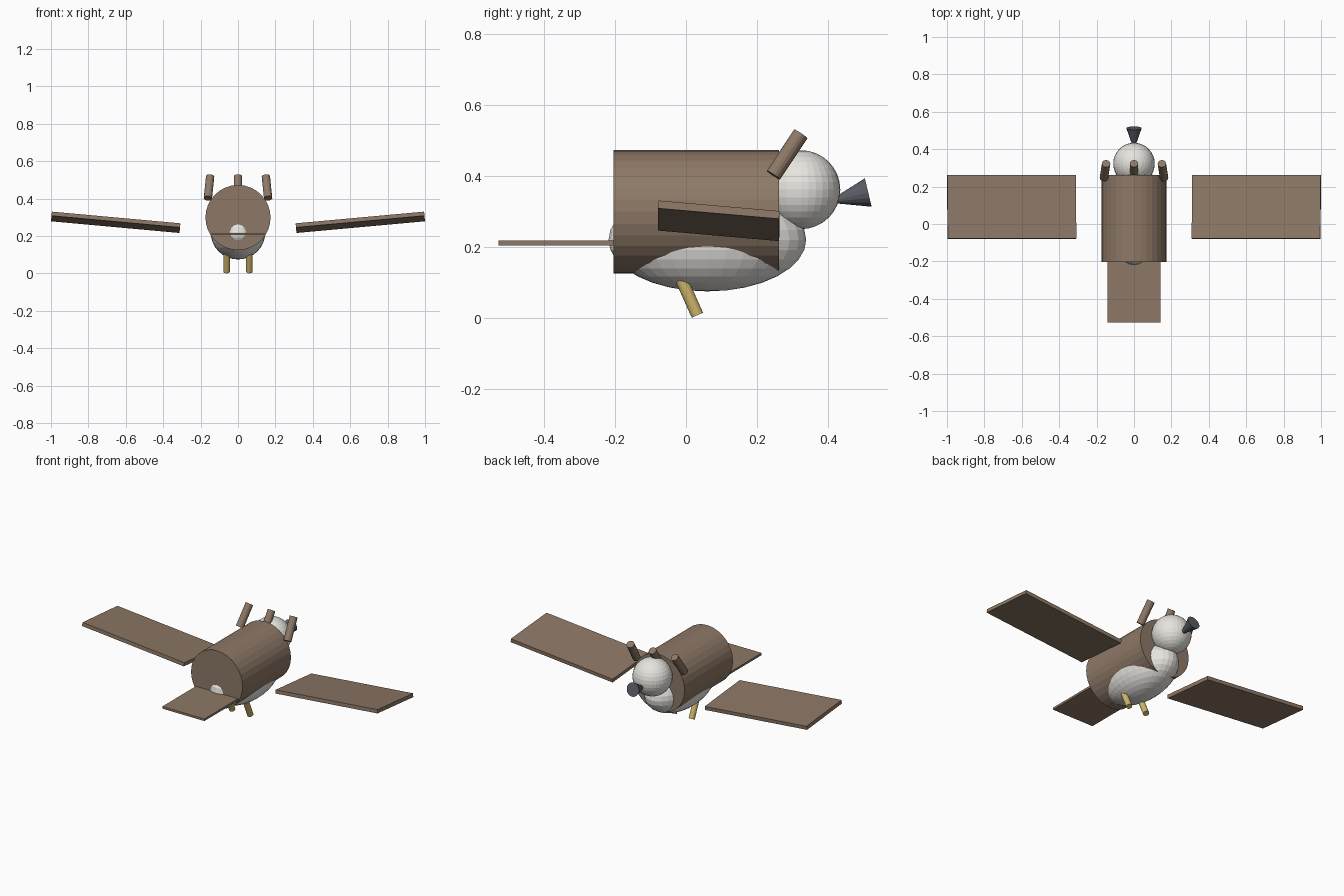
import bpy
from math import radians
from mathutils import Vector

if "Cube" in bpy.data.objects:
    bpy.data.objects.remove(bpy.data.objects["Cube"])


def material(name, rgb):
    m = bpy.data.materials.new(name)
    m.diffuse_color = (*rgb, 1)
    m.use_nodes = True
    m.node_tree.nodes["Principled BSDF"].inputs["Base Color"].default_value = m.diffuse_color
    return m


BROWN = material("brown", (0.27, 0.19, 0.135))
WHITE = material("white", (0.80, 0.78, 0.74))
DARK = material("dark_grey", (0.10, 0.11, 0.13))
GOLD = material("gold", (0.62, 0.46, 0.15))


def finish(name, mat):
    ob = bpy.context.object
    ob.name = name
    ob.data.materials.append(mat)
    return ob


def rod(name, start, end, r1, r2, sides, mat):
    """Cylinder or cone running between two points."""
    a, b = Vector(start), Vector(end)
    bpy.ops.mesh.primitive_cone_add(
        vertices=sides, radius1=r1, radius2=r2, depth=(b - a).length,
        location=(a + b) / 2,
        rotation=(b - a).to_track_quat('Z', 'Y').to_euler())
    return finish(name, mat)


def ball(name, centre, radii, mat):
    bpy.ops.mesh.primitive_uv_sphere_add(segments=32, ring_count=16, radius=1, location=centre)
    bpy.context.object.scale = radii
    return finish(name, mat)


def slab(name, centre, size, mat, rotation=(0, 0, 0)):
    bpy.ops.mesh.primitive_cube_add(size=1, location=centre, rotation=rotation)
    bpy.context.object.scale = size
    return finish(name, mat)


# Body, belly and head
rod("body", (0, -0.204, 0.299), (0, 0.262, 0.299), 0.174, 0.174, 32, BROWN)
ball("belly", (0, 0.06, 0.22), (0.146, 0.278, 0.145), WHITE)
ball("head", (0, 0.323, 0.361), (0.111, 0.111, 0.111), WHITE)

# Beak flares outward from the head
rod("beak", (0, 0.395, 0.325), (0, 0.5125, 0.353), 0.0, 0.041, 16, DARK)

# Tail
slab("tail", (0, -0.355, 0.211), (0.284, 0.344, 0.013), BROWN)

# Wings and legs, mirrored left and right
for side, s in (("left", -1), ("right", 1)):
    slab(side + "_wing", (s * 0.654, 0.092, 0.2735), (0.69, 0.342, 0.022), BROWN,
         (radians(-5), radians(-5.2 * s), 0))
    rod(side + "_leg", (s * 0.061, -0.018, 0.12), (s * 0.061, 0.032, 0.008),
        0.0175, 0.0175, 16, GOLD)

# Three feather tufts on top
for i, s in enumerate((-1, 0, 1)):
    rod(f"tuft_{i + 1}", (s * 0.161, 0.246, 0.402), (s * 0.149, 0.323, 0.518),
        0.0225, 0.0225, 16, BROWN)
